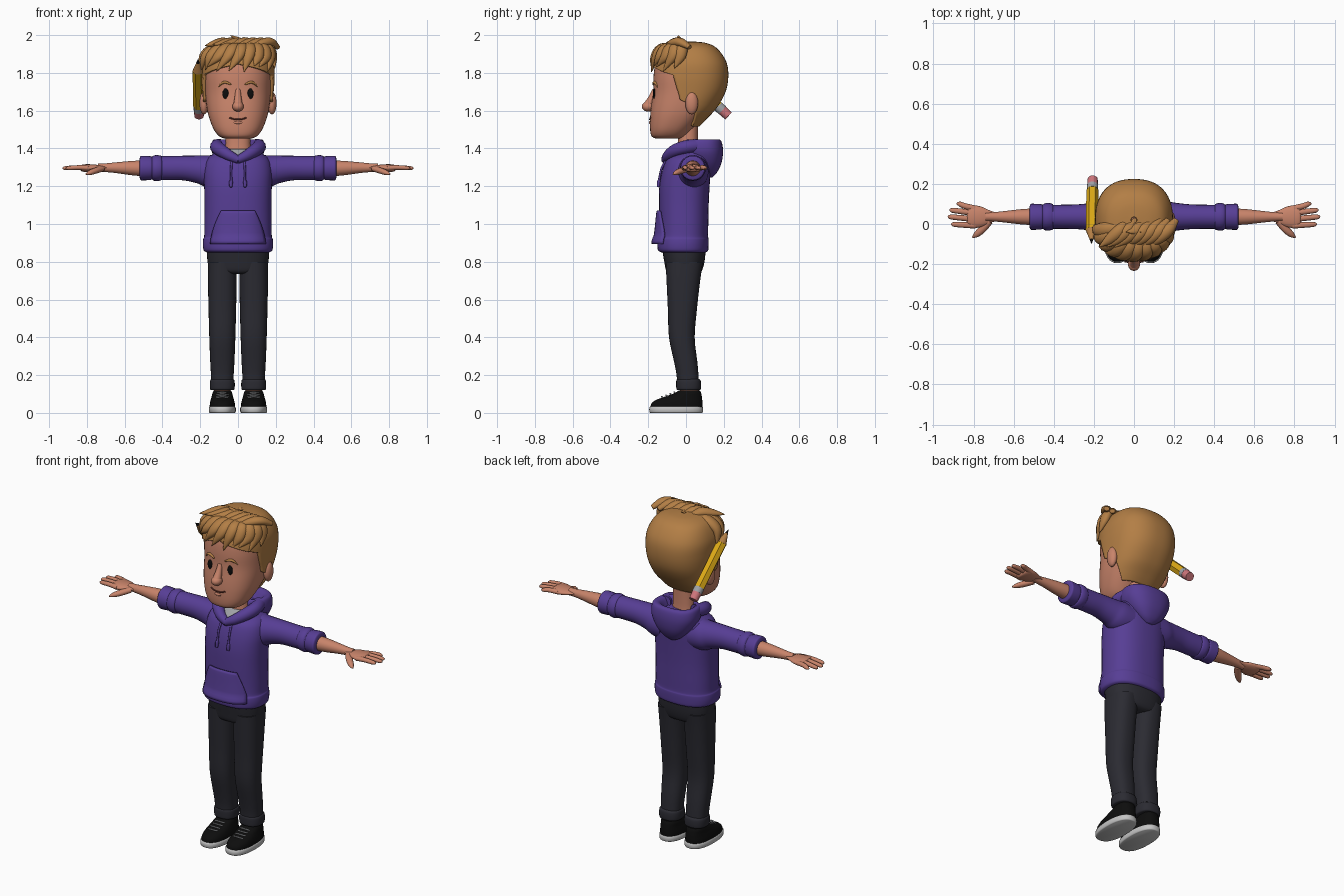
import bpy, bmesh, math, random
from mathutils import Vector

cube = bpy.data.objects.get("Cube")
if cube:
    bpy.data.objects.remove(cube, do_unlink=True)
random.seed(4)


def material(name, *rgb):
    m = bpy.data.materials.new(name)
    m.use_nodes = True
    m.diffuse_color = (*rgb, 1)
    m.node_tree.nodes["Principled BSDF"].inputs["Base Color"].default_value = (*rgb, 1)
    return m


SKIN = material("skin", .58, .23, .145)
HAIR = material("ginger_hair", .45, .21, .06)
PURPLE = material("purple_cloth", .095, .048, .3)
TROUSER = material("charcoal_cloth", .024, .024, .032)
BLACK = material("black", .004, .004, .004)
SOLE = material("pale_rubber", .55, .55, .55)
GREY = material("grey", .35, .36, .38)
YELLOW = material("yellow_paint", .72, .4, .008)
PINK = material("pink_rubber", .62, .18, .2)
MOUTH = material("mouth_brown", .12, .03, .02)
POWER = 2.4  # squareness of the body cross-sections


def spline(rows, k=4):
    """Smooth curve through rows of numbers."""
    out, last = [], len(rows) - 1
    for i in range(last):
        near = [rows[min(max(j, 0), last)] for j in range(i - 1, i + 3)]
        for t in (s / k for s in range(k)):
            out.append(tuple(.5 * (2*b + (c-a)*t + (2*a - 5*b + 4*c - d)*t*t + (3*b - a - 3*c + d)*t**3)
                             for a, b, c, d in zip(*near)))
    return out + [tuple(rows[-1])]


def build(name, rings, mat, mirror=False, closed=True, thick=0):
    """Join rings of points into a surface."""
    bm = bmesh.new()
    loops = [[bm.verts.new(p) for p in ring] for ring in rings]
    n = len(loops[0])
    for a, b in zip(loops, loops[1:]):
        for i in range(n if closed else n - 1):
            j = (i + 1) % n
            bm.faces.new((a[i], a[j], b[j], b[i]))
    if closed:
        bm.faces.new(loops[0])
        bm.faces.new(loops[-1])
    bmesh.ops.recalc_face_normals(bm, faces=bm.faces)
    mesh = bpy.data.meshes.new(name)
    bm.to_mesh(mesh)
    bm.free()
    mesh.materials.append(mat)
    mesh.polygons.foreach_set("use_smooth", [True] * len(mesh.polygons))
    mesh.set_sharp_from_angle(angle=math.radians(50))
    ob = bpy.data.objects.new(name, mesh)
    bpy.context.collection.objects.link(ob)
    if thick:
        mod = ob.modifiers.new("thickness", 'SOLIDIFY')
        mod.thickness, mod.offset = thick, 0
    if mirror:
        ob.modifiers.new("mirror", 'MIRROR')
    return ob


def around(row, t, xc=0, grow=0):
    """Point on a level cross-section; t = 0 faces front."""
    z, rx, y0, y1 = row
    s, c = math.sin(t), math.cos(t)
    bend = lambda f: math.copysign(abs(f) ** (2 / POWER), f)
    return Vector((xc + (rx + grow) * bend(s), (y0 + y1) / 2 - ((y1 - y0) / 2 + grow) * bend(c), z))


def upright(name, rows, mat, xc=0, n=40, k=4):
    """Stack of level cross-sections (z, half width, front, back)."""
    rings = [[around(r, math.tau * i / n, xc) for i in range(n)] for r in spline(rows, k)]
    return build(name, rings, mat, mirror=xc != 0)


def front(rows, x, z):
    """Front surface depth of an upright part."""
    for a, b in zip(rows, rows[1:]):
        if a[0] <= z <= b[0]:
            f = (z - a[0]) / max(b[0] - a[0], 1e-6)
            rx, y0, y1 = (p + (q - p) * f for p, q in zip(a[1:], b[1:]))
            return (y0 + y1) / 2 - (y1 - y0) / 2 * max(0, 1 - abs(x / rx) ** POWER) ** (1 / POWER)
    return 0


def tube(name, path, mat, flat=1.0, mirror=False, n=14, k=5):
    """Tapered sweep along (x, y, z, radius) points."""
    pts = spline(path, k)
    pos = [Vector(p[:3]) for p in pts]
    rings, u = [], None
    for i, p in enumerate(pos):
        t = (pos[min(i + 1, len(pos) - 1)] - pos[max(i - 1, 0)]).normalized()
        if u is None:
            u = t.cross(Vector((0, 0, 1) if abs(t.z) < .95 else (0, 1, 0)))
        u = (u - t * u.dot(t)).normalized()
        v, r = u.cross(t), max(pts[i][3], .001)
        rings.append([p + r * (u * math.cos(a) + v * flat * math.sin(a))
                      for a in (math.tau * j / n for j in range(n))])
    return build(name, rings, mat, mirror)


def ball(name, centre, size, mat, mirror=False):
    rings = []
    for i in range(13):
        a = math.pi * (i + .05) / 12.1
        rings.append([Vector(centre) + Vector((size[0] * math.sin(a) * math.cos(b), size[1] * math.sin(a) * math.sin(b),
                                               size[2] * math.cos(a))) for b in (math.tau * j / 24 for j in range(24))])
    return build(name, rings, mat, mirror)


# Head and neck
head = [(1.452, .07, -.16, -.03), (1.465, .1, -.182, 0), (1.5, .128, -.19, .035), (1.56, .152, -.19, .095),
        (1.62, .166, -.185, .15), (1.7, .175, -.174, .195), (1.78, .18, -.172, .21), (1.85, .174, -.16, .2),
        (1.91, .14, -.12, .155), (1.935, .085, -.065, .1), (1.942, .01, .01, .03)]
face = spline(head, 6)
upright("head", head, SKIN, n=48)
upright("neck", [(1.34, .08, -.06, .08), (1.4, .067, -.045, .065), (1.55, .065, -.04, .065)], SKIN)
ball("ear", (.18, .03, 1.64), (.024, .034, .06), SKIN, True)
ball("nose_tip", (0, -.2, 1.622), (.03, .034, .027), SKIN)
tube("nose_bridge", [(0, -.165, 1.71, .014), (0, -.18, 1.67, .018), (0, -.2, 1.63, .025)], SKIN)
ball("eye", (.066, front(face, .066, 1.69) - .001, 1.69), (.016, .007, .028), BLACK, True)
tube("eyebrow", [(x, front(face, x, z) - .002, z, r) for x, z, r in
                 ((.036, 1.738, .005), (.065, 1.75, .009), (.085, 1.745, .008), (.104, 1.725, .002))],
     HAIR, .8, True)
tube("mouth", [(x, front(face, x, z) - .001, z, .004) for x, z in
               ((-.046, 1.564), (-.025, 1.556), (0, 1.554), (.025, 1.556), (.046, 1.564))], MOUTH)
tube("lower_lip", [(x, front(face, x, 1.537) + .003, 1.537, r) for x, r in
                   ((-.025, .003), (0, .009), (.025, .003))], SKIN)

# Hair cap, with the hairline given as height and starting angle
hairline = [(1.5, 140), (1.6, 113), (1.635, 102), (1.655, 84), (1.72, 75), (1.79, 68), (1.82, 30), (1.84, 0), (2, 0)]


def hair_start(z):
    for (za, a), (zb, b) in zip(hairline, hairline[1:]):
        if za <= z <= zb:
            return math.radians(a + (b - a) * (z - za) / (zb - za))


cap_rows = []
for row in spline(head, 10):
    if row[0] > 1.518:
        a = hair_start(row[0])
        lift = Vector((0, 0, .1 * max(0, row[0] - 1.8)))
        cap_rows.append([around(row, a + (math.tau - 2 * a) * i / 56, grow=.004) + lift for i in range(57)])
build("hair_cap", cap_rows, HAIR, closed=False, thick=.02)

# Swept fringe locks, then crown locks and upright spikes
for i in range(11):
    a = math.radians(-88 + 17.5 * i)
    s, c, b = math.sin(a), math.cos(a), a - random.uniform(.1, .35)
    tube("fringe_lock", [(.08 * s + .04, -.02 - .03 * c, 1.94, .02), (.145 * s + .02, -.02 - .105 * c, 1.932, .034),
                         (.185 * s, -.025 - .14 * c, 1.885, .03),
                         (.2 * math.sin(b), -.025 - .16 * math.cos(b), random.uniform(1.8, 1.84), .002)], HAIR, .75)
for i in range(7):
    x = -.1 + .04 * i
    tube("crown_lock", [(x + .07, .02, 1.935, .015), (x + .03, -.03, 1.962, .03), (x - .02, -.075, 1.955, .026),
                        (x - .075, -.115, 1.925 + random.uniform(-.01, .03), .002)], HAIR, .8)
for x, lean, top in ((-.01, -.05, 1.985), (.03, -.07, 2), (.08, -.05, 1.99), (.11, .045, 1.98), (-.1, -.08, 1.92)):
    tube("hair_spike", [(x, .005, top - .07, .022), (x + lean * .3, -.03, top - .035, .026),
                        (x + lean, -.04, top - .001, .001)], HAIR, .7)

# Hooded top: body, pouch pocket, hood, collar
body = [(.85, .166, -.13, .105), (.86, .181, -.148, .117), (.89, .186, -.152, .12), (.92, .184, -.15, .12),
        (.935, .179, -.143, .117), (1, .178, -.141, .118), (1.1, .177, -.143, .12), (1.2, .179, -.141, .125),
        (1.28, .18, -.127, .13), (1.34, .165, -.103, .13), (1.375, .125, -.06, .12), (1.4, .09, -.04, .1)]
chest = spline(body, 6)
upright("hoodie_body", body, PURPLE, n=48)
pocket = []
for i in range(13):
    v = i / 12
    z, half = .895 + .175 * v, .143 - .055 * v ** 1.6
    xs = [half * (j / 10 - 1) for j in range(21)]
    pocket.append([(x, front(chest, x, z) - .006 - .02 * (1 - v) ** .7 * (1 - (x / half) ** 4), z) for x in xs])
build("pouch_pocket", pocket, PURPLE, closed=False, thick=.012)
upright("hood_pouch", [(1.245, .02, .1, .137), (1.27, .06, .08, .162), (1.32, .108, .02, .187), (1.38, .138, -.01, .196),
                       (1.43, .138, -.01, .19), (1.448, .125, 0, .175), (1.44, .1, .01, .15), (1.4, .08, .01, .12)], PURPLE)
tube("hood_rim", [(.1, .06, 1.415, .036), (.112, 0, 1.408, .036), (.09, -.055, 1.39, .034),
                  (.045, -.095, 1.362, .028), (-.005, -.112, 1.338, .02)], PURPLE, 1, True)
tube("drawstring", [(x, front(chest, x, z) - .007, z, r) for x, z, r in
                    ((.03, 1.355, .006), (.036, 1.3, .006), (.036, 1.235, .006), (.037, 1.225, .01), (.038, 1.195, .008))],
     PURPLE, 1, True, 10)
upright("undershirt", [(1.31, .09, -.112, .08), (1.36, .08, -.096, .08), (1.397, .07, -.062, .07)], GREY)

# Sleeves, arms and hands
AY, AZ = .036, 1.296


def limb(name, stations, mat, flat=1.0):
    tube(name, [(x, AY, AZ + dz, r) for x, r, dz in stations], mat, flat, True, 24)


limb("sleeve", [(.09, .085, -.02), (.15, .082, -.017), (.2, .071, -.008), (.28, .062, 0), (.36, .06, 0), (.43, .06, 0)],
     PURPLE, 1.06)
limb("sleeve_cuff", [(.4, .055, 0), (.408, .065, 0), (.43, .069, 0), (.447, .066, 0), (.455, .06, 0), (.465, .063, 0),
                     (.5, .065, 0), (.516, .063, 0), (.522, .045, 0)], PURPLE)
limb("forearm", [(.48, .043, -.002), (.56, .038, 0), (.64, .029, .002), (.7, .023, .002), (.74, .022, .002)], SKIN)
limb("palm", [(.69, .022, .002), (.72, .032, .002), (.76, .05, .001), (.8, .057, 0), (.825, .05, 0), (.833, .03, 0)],
     SKIN, .36)
for name, y0, y1, tip in (("index", -.008, -.002, .912), ("middle", .022, .035, .928),
                          ("ring", .052, .068, .92), ("little", .077, .1, .885)):
    tube(name + "_finger", [(.79, y0, 1.296, .015), (.84, (y0 + y1) / 2, 1.299, .0145), (tip - .015, y1, 1.296, .012),
                            (tip, y1, 1.294, .003)], SKIN, .9, True, 10)
tube("thumb", [(.72, .015, 1.293, .018), (.755, -.025, 1.282, .019), (.785, -.052, 1.271, .015),
               (.805, -.067, 1.263, .004)], SKIN, .85, True, 12)

# Trousers
LEG = .083
upright("trouser_hips", [(.735, .09, -.08, .06), (.75, .145, -.104, .083), (.8, .161, -.115, .098), (.87, .166, -.127, .105)],
        TROUSER)
upright("trouser_leg", [(.13, .058, -.045, .07), (.2, .06, -.05, .066), (.27, .064, -.063, .06), (.4, .069, -.09, .046),
                        (.55, .073, -.096, .058), (.7, .076, -.103, .075), (.8, .076, -.108, .09)], TROUSER, LEG)
upright("trouser_cuff", [(.12, .055, -.04, .068), (.125, .064, -.05, .078), (.15, .066, -.052, .08), (.172, .064, -.051, .077),
                         (.18, .056, -.044, .068)], TROUSER, LEG)

# Ankles and shoes
upright("ankle", [(.07, .043, -.035, .07), (.14, .043, -.032, .067)], SKIN, LEG)
upright("shoe_sole", [(0, .066, -.188, .085), (.006, .071, -.194, .09), (.028, .071, -.194, .09), (.033, .066, -.188, .085)],
        SOLE, LEG, k=2)
upright("shoe_upper", [(.03, .067, -.188, .086), (.05, .066, -.183, .087), (.068, .062, -.16, .086), (.085, .057, -.115, .084),
                       (.105, .052, -.06, .08), (.118, .046, -.04, .074)], BLACK, LEG)
for i in range(4):
    y, z = -.128 + .022 * i, .083 + .008 * i
    tube("shoe_lace", [(LEG - .03, y + .012, z - .006, .004), (LEG, y, z + .003, .004), (LEG + .03, y + .012, z - .006, .004)],
         GREY, 1, True, 8)

# Pencil tucked behind the ear
end, tip = Vector((-.206, .225, 1.572)), Vector((-.212, -.098, 1.872))
for name, f0, f1, r0, r1, mat, n in (("eraser", 0, .1, .025, .027, PINK, 16), ("ferrule", .1, .17, .028, .028, GREY, 16),
                                     ("barrel", .17, .8, .03, .03, YELLOW, 6), ("wood", .8, .94, .029, .009, HAIR, 12),
                                     ("lead", .94, 1, .009, .001, BLACK, 12)):
    tube("pencil_" + name, [(*end.lerp(tip, f0), r0), (*end.lerp(tip, f1), r1)], mat, n=n, k=1)
